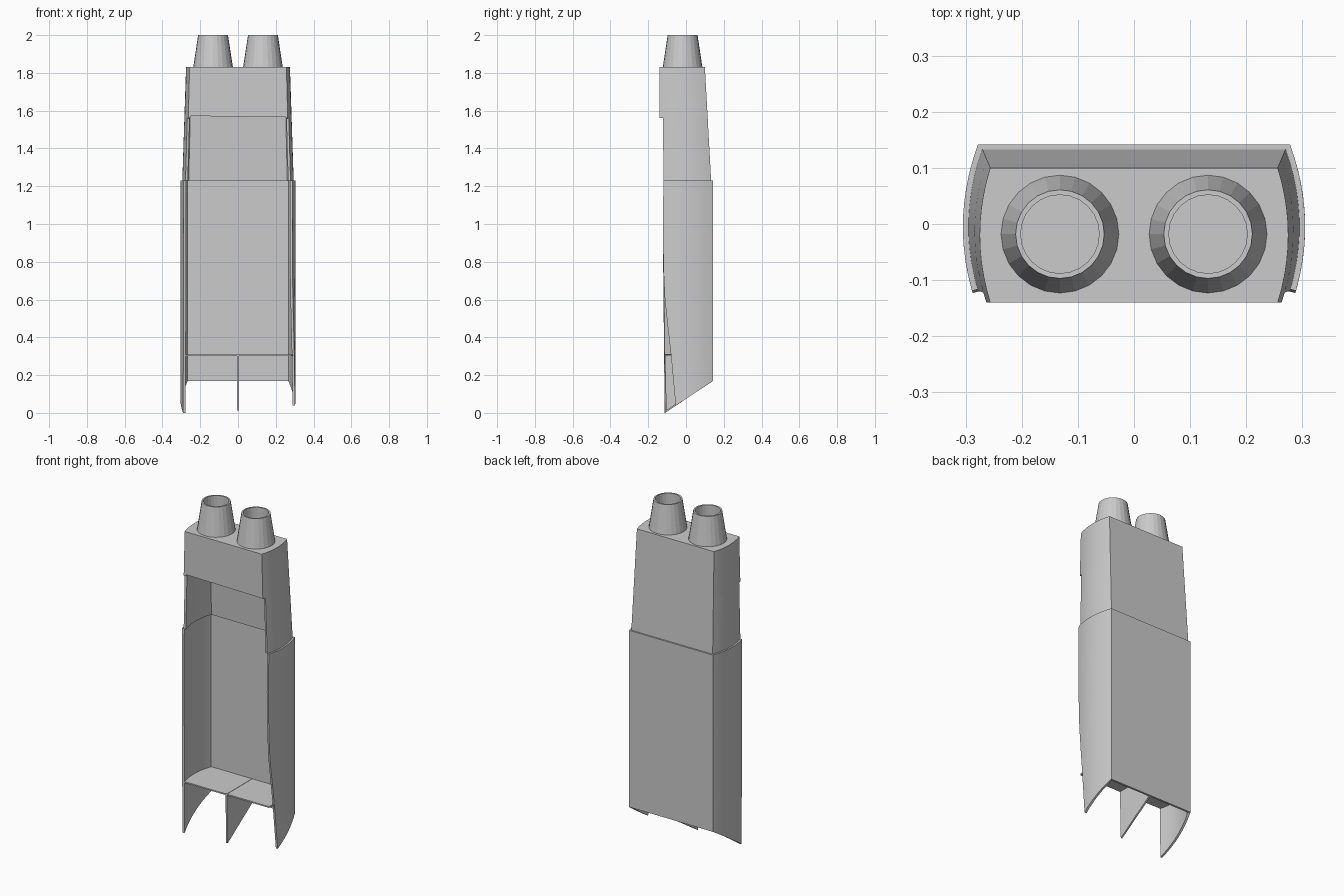
import bpy, bmesh, math
from mathutils import Vector

if "Cube" in bpy.data.objects:
    bpy.data.objects.remove(bpy.data.objects["Cube"])

WALL = 0.013
SEG = 10


def finish(name, bm, thickness=0.0, smooth=False):
    """Turn a bmesh into an object, thickened inward if asked."""
    mesh = bpy.data.meshes.new(name)
    bm.to_mesh(mesh)
    bm.free()
    ob = bpy.data.objects.new(name, mesh)
    bpy.context.collection.objects.link(ob)
    bpy.ops.object.select_all(action='DESELECT')
    ob.select_set(True)
    bpy.context.view_layer.objects.active = ob
    if thickness:
        mod = ob.modifiers.new("wall", 'SOLIDIFY')
        mod.thickness, mod.offset, mod.use_even_offset = thickness, -1, True
        bpy.ops.object.modifier_apply(modifier=mod.name)
    if smooth:
        bpy.ops.object.shade_smooth_by_angle(angle=math.radians(25))
    return ob


def lerp(table, z):
    """Piecewise linear lookup in a list of (z, value)."""
    for (z0, a), (z1, b) in zip(table, table[1:]):
        if z <= z1:
            return a + (b - a) * (z - z0) / (z1 - z0)
    return table[-1][1]


def lower_x(y, z=0):
    return 0.305 - 1.25 * (y + 0.005) ** 2


def upper_x(y, z):
    t = (z - 1.23) / 0.6
    return 0.295 - 0.02 * t - 1.3 * (y + 0.005 + 0.015 * t) ** 2


def u_path(z, width, left_front, right_front, back):
    """Plan outline: left front, round the back, right front."""
    pts = []
    for side, front in ((-1, left_front), (1, right_front)):
        arc = []
        for i in range(SEG + 1):
            y = front + (back - front) * i / SEG
            arc.append(Vector((side * width(y, z), y, z)))
        pts += arc if side < 0 else arc[::-1]
    return pts


def u_shell(rows):
    bm = bmesh.new()
    grid = [[bm.verts.new(p) for p in row] for row in rows]
    for a, b in zip(grid, grid[1:]):
        for i in range(len(a) - 1):
            bm.faces.new((a[i], b[i], b[i + 1], a[i + 1]))
    return bm


def plate(name, pts, direction):
    """Flat polygon extruded along a vector."""
    bm = bmesh.new()
    face = bm.faces.new([bm.verts.new(p) for p in pts])
    ext = bmesh.ops.extrude_face_region(bm, geom=[face], use_keep_orig=True)
    moved = [v for v in ext['geom'] if isinstance(v, bmesh.types.BMVert)]
    bmesh.ops.translate(bm, verts=moved, vec=direction)
    bmesh.ops.recalc_face_normals(bm, faces=bm.faces)
    return finish(name, bm)


# Lower sleeve: curved cheeks, flat back, right cheek cut back near the foot
left_edge = [(-0.1, -0.112), (0, -0.113), (1.0, -0.123), (1.23, -0.119)]
right_edge = [(-0.1, -0.045), (0.04, -0.055), (0.31, -0.08), (0.45, -0.096),
              (0.6, -0.112), (0.75, -0.119), (1.0, -0.123), (1.23, -0.119)]
levels = [-0.1, 0.04, 0.31, 0.45, 0.6, 0.75, 1.0, 1.23]
bm = u_shell([u_path(z, lower_x, lerp(left_edge, z), lerp(right_edge, z), 0.142)
              for z in levels])
# Slanted foot
bmesh.ops.bisect_plane(bm, geom=bm.verts[:] + bm.edges[:] + bm.faces[:],
                       plane_co=(0, -0.113, 0), plane_no=(0, -0.168, 0.255),
                       clear_inner=True)
finish("lower_sleeve", bm, WALL, True)

# Upper sleeve: tapers toward the top, steps forward beside the front panel
rows = []
for z, front in ((1.23, -0.119), (1.56, -0.122), (1.562, -0.14), (1.83, -0.14)):
    back = 0.133 - 0.033 * (z - 1.23) / 0.6
    rows.append(u_path(z, upper_x, front, front, back))
top_outline = rows[-1]
finish("upper_sleeve", u_shell(rows), WALL, True)

# Top plate and front panel
plate("top_plate", top_outline, (0, 0, -WALL))
lo, hi = upper_x(-0.14, 1.565), upper_x(-0.14, 1.83)
plate("front_panel", [Vector(p) for p in ((-lo, -0.14, 1.572), (lo, -0.14, 1.565),
                                          (hi, -0.14, 1.83), (-hi, -0.14, 1.83))],
      (0, 0.02, 0))

# Shelf and central divider at the foot
shelf = u_path(0.31, lambda y, z: lower_x(y) - 0.008, -0.112, -0.112, 0.135)
plate("shelf", shelf, (0, 0, -0.008))
plate("divider", [Vector((-0.005, y, z)) for y, z in
                  ((-0.112, 0.312), (0.135, 0.312), (0.135, 0.17), (-0.105, 0.012))],
      (0.01, 0, 0))

# Hollow tapered nozzles
for side, label in ((-1, "left"), (1, "right")):
    bm = bmesh.new()
    n = 24
    rings = []
    for r, z in ((0.105, 1.83), (0.079, 2.0), (0.07, 2.0), (0.07, 1.832)):
        rings.append([bm.verts.new((side * 0.132 + r * math.cos(math.tau * i / n),
                                    -0.018 + r * math.sin(math.tau * i / n), z))
                      for i in range(n)])
    for a, b in zip(rings, rings[1:]):
        for i in range(n):
            j = (i + 1) % n
            bm.faces.new((a[i], a[j], b[j], b[i]))
    bm.faces.new(rings[-1])
    finish(label + "_nozzle", bm)
